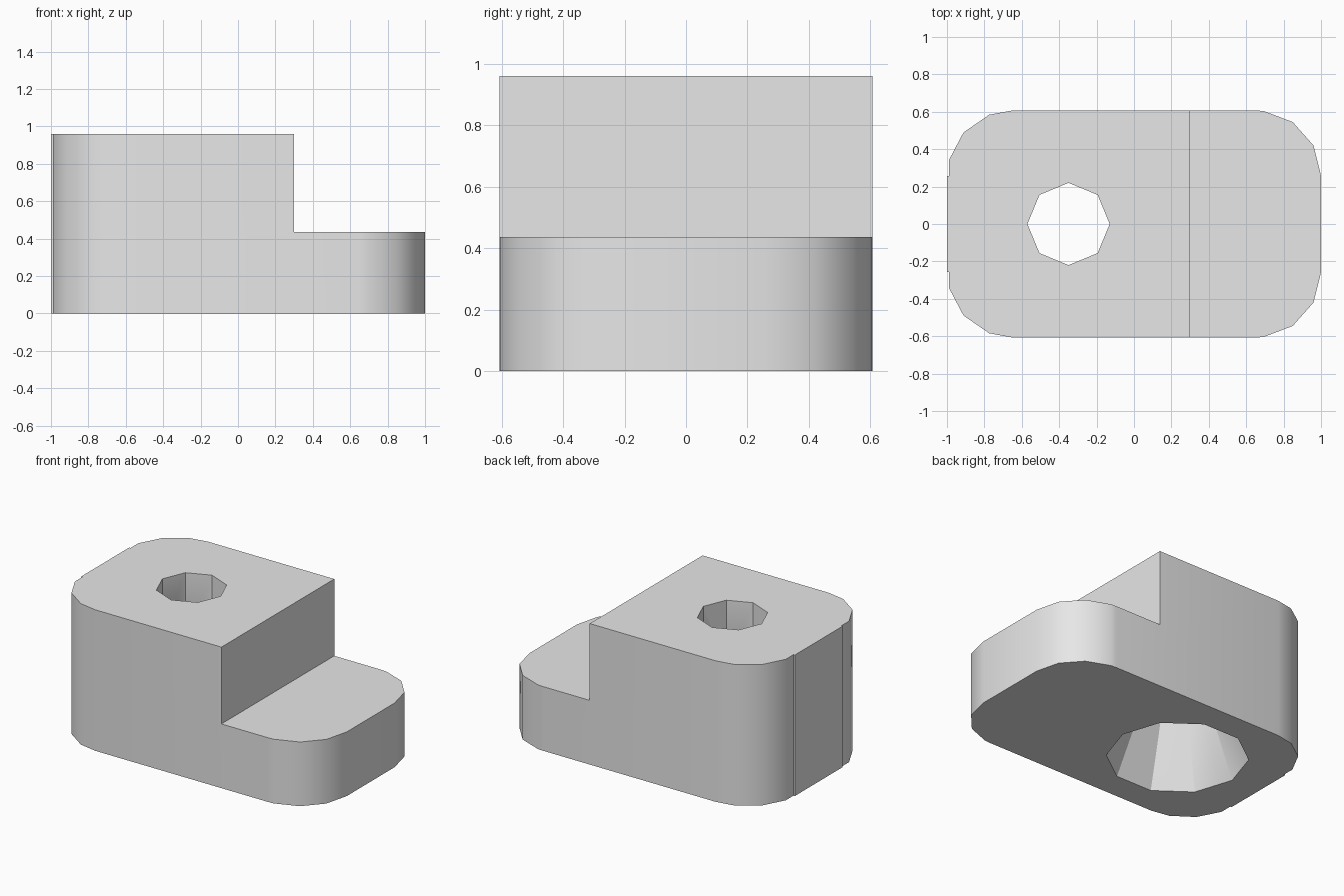
import bpy, bmesh, math

cube = bpy.data.objects.get("Cube")
if cube:
    bpy.data.objects.remove(cube, do_unlink=True)

HALF_X, HALF_Y = 1.0, 0.607
CORNER_R = 0.35
HEIGHT, STEP_Z, STEP_X = 0.96, 0.437, 0.3
HOLE_X, HOLE_R, SINK_R = -0.35, 0.22, 0.44

grey = bpy.data.materials.new("light grey")
grey.use_nodes = True
colour = (0.8, 0.8, 0.8, 1)
grey.diffuse_color = colour
grey.node_tree.nodes["Principled BSDF"].inputs["Base Color"].default_value = colour


def prism(name, outline, height):
    """Extrude a flat outline upwards from the ground."""
    bm = bmesh.new()
    base = bm.faces.new([bm.verts.new((x, y, 0)) for x, y in outline])
    top = bmesh.ops.extrude_face_region(bm, geom=[base])["geom"]
    verts = [v for v in top if isinstance(v, bmesh.types.BMVert)]
    bmesh.ops.translate(bm, verts=verts, vec=(0, 0, height))
    bmesh.ops.recalc_face_normals(bm, faces=bm.faces)
    mesh = bpy.data.meshes.new(name)
    bm.to_mesh(mesh)
    bm.free()
    mesh.materials.append(grey)
    obj = bpy.data.objects.new(name, mesh)
    bpy.context.collection.objects.link(obj)
    return obj


def cut(obj, cutter):
    """Subtract the cutter and remove it."""
    bpy.context.view_layer.objects.active = obj
    mod = obj.modifiers.new("cut", "BOOLEAN")
    mod.operation = "DIFFERENCE"
    mod.solver = "EXACT"
    mod.object = cutter
    bpy.ops.object.modifier_apply(modifier=mod.name)
    bpy.data.objects.remove(cutter, do_unlink=True)


# Rounded outline: each corner is part of a thirteen-sided circle
cx, cy = HALF_X - CORNER_R, HALF_Y - CORNER_R
arc = [(CORNER_R * math.cos(i * math.tau / 13), CORNER_R * math.sin(i * math.tau / 13))
       for i in range(7)]
back = [(cx + x, cy + y) for x, y in arc[:4]] + [(cx, HALF_Y), (-cx, HALF_Y)]
back += [(-cx + x, cy + y) for x, y in arc[4:]]
back += [(-cx + arc[6][0], cy), (-HALF_X, cy)]
outline = back + [(x, -y) for x, y in reversed(back)]
block = prism("stepped_block", outline, HEIGHT)

# Low step at one end
step = prism("step_cutter", [(STEP_X, -1), (2, -1), (2, 1), (STEP_X, 1)], 1)
step.location.z = STEP_Z
cut(block, step)

# Eight-sided through hole
octagon = [(HOLE_R * math.cos(i * math.tau / 8), HOLE_R * math.sin(i * math.tau / 8))
           for i in range(8)]
hole = prism("hole_cutter", octagon, 2)
hole.location = (HOLE_X, 0, -0.5)
cut(block, hole)

# Ten-sided conical recess underneath, starting a little below the base
depth, below = 0.6, 0.05
slope = (SINK_R - 0.2) / depth
bpy.ops.mesh.primitive_cone_add(
    vertices=10, radius1=SINK_R + slope * below, radius2=0.2, depth=depth + below,
    location=(HOLE_X, 0, (depth - below) / 2), rotation=(0, 0, math.pi / 10 * 5))
recess = bpy.context.object
recess.rotation_euler.z = math.pi / 2
recess.data.materials.append(grey)
cut(block, recess)

# Smooth the rounded corners, keep the rest crisp
bpy.ops.object.select_all(action="DESELECT")
block.select_set(True)
bpy.context.view_layer.objects.active = block
bpy.ops.object.shade_smooth_by_angle(angle=math.radians(30))
